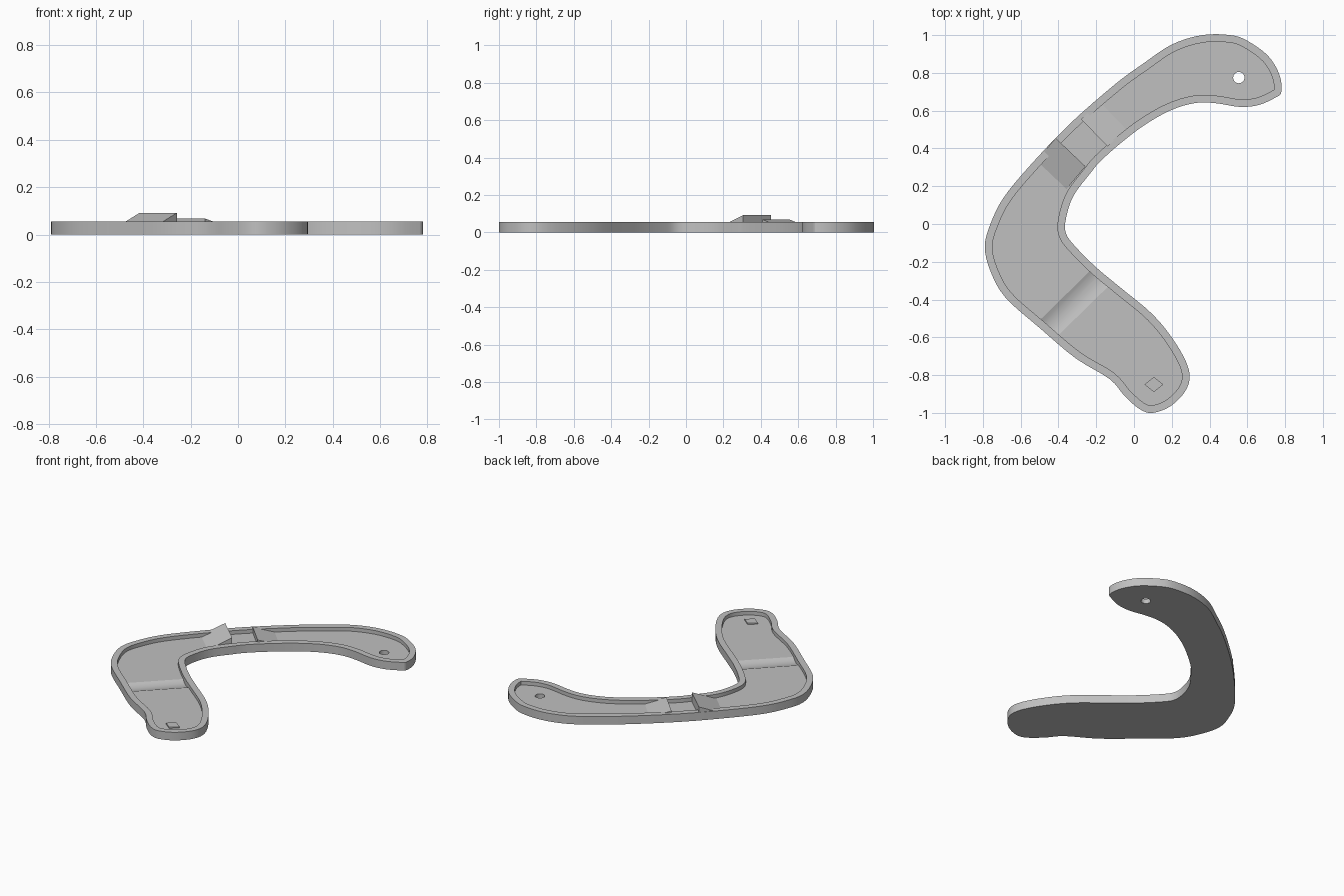
import bpy, bmesh, math
from mathutils import Vector

old = bpy.data.objects.get("Cube")
if old:
    bpy.data.objects.remove(old)

grey = bpy.data.materials.new("plain grey")
grey.use_nodes = True
grey.diffuse_color = (0.53, 0.53, 0.53, 1)
grey.node_tree.nodes["Principled BSDF"].inputs["Base Color"].default_value = grey.diffuse_color

FLOOR, RIM_TOP, RIM_WIDTH = 0.03, 0.055, 0.04

# Outline of the curved tray, anticlockwise, in hundredths
OUTLINE = [(78, 70), (77, 79), (71, 89), (60, 97), (51, 100), (36, 100), (20, 95),
           (5, 85), (-10, 74), (-34, 53), (-55, 31), (-69, 14), (-76, 0), (-79, -12),
           (-76, -25), (-68, -39), (-50, -55), (-31, -71), (-13, -82), (-5, -91),
           (3, -98), (10, -100), (20, -96), (28, -87), (29, -77), (22, -63),
           (10, -48), (-8, -33), (-20, -23), (-31, -12), (-36, -5), (-36, 3),
           (-32, 15), (-23, 27), (-18, 33), (-8, 42), (5, 52), (19, 60),
           (32, 64), (43, 64), (56, 62), (66, 63), (75, 67)]


def smooth_loop(points, steps=4):
    """Closed curve through the points."""
    p = [Vector(q) / 100 for q in points]
    n, out = len(p), []
    for i in range(n):
        a, b, c, d = (p[(i + k - 1) % n] for k in range(4))
        for s in range(steps):
            t = s / steps
            out.append(b + (c - a) * t / 2 + (a - b * 2.5 + c * 2 - d / 2) * t ** 2
                       + ((b - c) * 1.5 + (d - a) / 2) * t ** 3)
    return out


def inset(loop, width):
    """Move an anticlockwise loop inwards."""
    out = []
    for i, p in enumerate(loop):
        t = (loop[(i + 1) % len(loop)] - loop[i - 1]).normalized()
        out.append(p + Vector((-t.y, t.x)) * width)
    return out


def finish(name, bm):
    """Point the faces outwards and make the object."""
    bmesh.ops.recalc_face_normals(bm, faces=bm.faces)
    if bm.calc_volume(signed=True) < 0:
        bmesh.ops.reverse_faces(bm, faces=bm.faces)
    mesh = bpy.data.meshes.new(name)
    bm.to_mesh(mesh)
    bm.free()
    mesh.materials.append(grey)
    obj = bpy.data.objects.new(name, mesh)
    bpy.context.collection.objects.link(obj)
    return obj


def prism(name, base, offset):
    """Solid between a flat polygon and its moved copy."""
    bm = bmesh.new()
    low = [bm.verts.new(v) for v in base]
    high = [bm.verts.new(Vector(v) + Vector(offset)) for v in base]
    bm.faces.new(low)
    bm.faces.new(high)
    bridge(bm, low, high)
    return finish(name, bm)


def ring(bm, loop, z):
    return [bm.verts.new((p.x, p.y, z)) for p in loop]


def bridge(bm, a, b):
    """Join two rings with a band of quads."""
    for i in range(len(a)):
        bm.faces.new((a[i - 1], a[i], b[i], b[i - 1]))


def fill(bm, *rings):
    """Fill the flat area between an outer ring and a hole."""
    edges = [bm.edges.get((r[i - 1], r[i])) for r in rings for i in range(len(r))]
    geom = bmesh.ops.triangle_fill(bm, use_beauty=True, edges=edges)["geom"]
    return [g for g in geom if isinstance(g, bmesh.types.BMFace)]


def ramp(name, peak_a, peak_b, run, height):
    """Wedge with an upright back, sloping down along run to the floor."""
    a, b, run = Vector((*peak_a, 0)), Vector((*peak_b, 0)), Vector((*run, 0))
    low, high = Vector((0, 0, FLOOR - 0.005)), Vector((0, 0, height))
    toe = Vector((0, 0, FLOOR))
    return prism(name, [a + low, a + high, a + run + toe, a + run + low], b - a)


# Tray: outer wall, rim, inner wall, floor and underside, with a round hole
outer = smooth_loop(OUTLINE)
inner = inset(outer, RIM_WIDTH)
circle = [Vector((0.555 + 0.03 * math.cos(k * math.tau / 32),
                  0.775 + 0.03 * math.sin(k * math.tau / 32))) for k in range(32)]
bm = bmesh.new()
foot, lip = ring(bm, outer, 0), ring(bm, outer, RIM_TOP)
inner_lip, inner_foot = ring(bm, inner, RIM_TOP), ring(bm, inner, FLOOR)
hole_top, hole_bottom = ring(bm, circle, FLOOR), ring(bm, circle, 0)
for a, b in ((foot, lip), (lip, inner_lip), (inner_lip, inner_foot), (hole_top, hole_bottom)):
    bridge(bm, a, b)
fill(bm, foot, hole_bottom)
fill(bm, inner_foot, hole_top)

# Shallow rounded trough: slice the floor into strips and sink them
middle, across = Vector((-0.325, -0.427, FLOOR)), Vector((0.7, -0.714, 0)).normalized()
half, depth = 0.063, 0.014


def on_floor(v):
    return abs(v.co.z - FLOOR) < 1e-5


for k in range(-4, 5):
    faces = [f for f in bm.faces if all(on_floor(v) for v in f.verts)]
    geom = set(faces)
    for f in faces:
        geom.update(f.edges, f.verts)
    bmesh.ops.bisect_plane(bm, geom=list(geom), dist=1e-6,
                           plane_co=middle + across * half * k / 4, plane_no=across)
for v in [v for v in bm.verts if on_floor(v) and v.co.x < 0]:
    u = (v.co - middle).dot(across) / half
    if abs(u) < 1:
        v.co.z -= depth * (1 - u * u)
tray = finish("tray", bm)

# Jump ramp and landing ramp with a gap between them
ramp("jump_ramp", (-0.415, 0.455), (-0.257, 0.305), (-0.1, -0.12), 0.092)
ramp("landing_ramp", (-0.28, 0.555), (-0.14, 0.41), (0.1, 0.09), 0.068)

# Small diamond pad at the near end
diamond = ((0.055, -0.85), (0.105, -0.89), (0.155, -0.85), (0.105, -0.81))
prism("diamond_pad", [(x, y, FLOOR - 0.005) for x, y in diamond], (0, 0, 0.014))

# Smooth the curved walls, keep the edges sharp
bpy.ops.object.select_all(action="DESELECT")
tray.select_set(True)
bpy.context.view_layer.objects.active = tray
bpy.ops.object.shade_smooth_by_angle(angle=math.radians(16))
